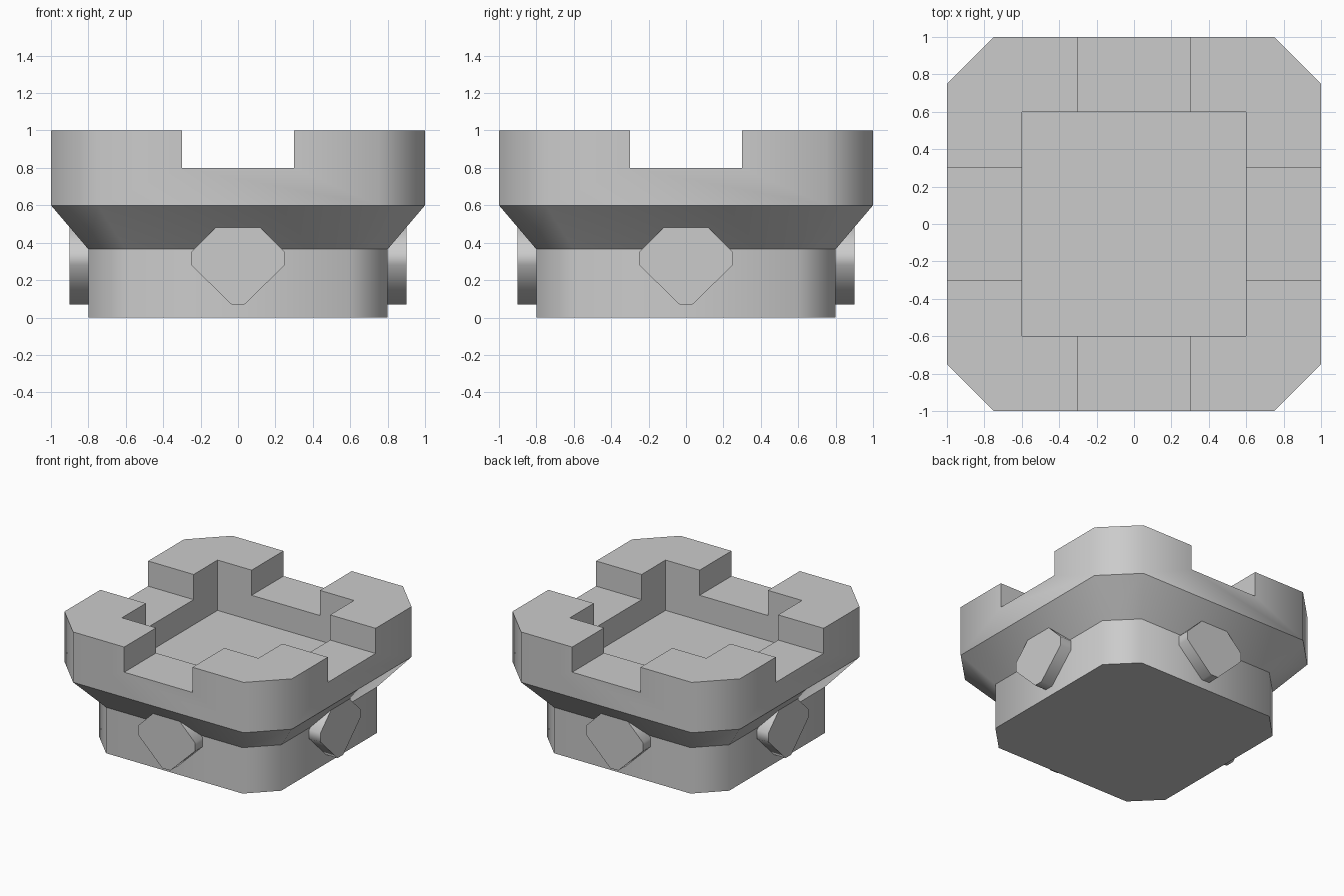
import bpy, bmesh, math
from mathutils import Matrix, Vector

if "Cube" in bpy.data.objects:
    bpy.data.objects.remove(bpy.data.objects["Cube"])


def new_object(name, bm):
    bmesh.ops.recalc_face_normals(bm, faces=bm.faces)
    mesh = bpy.data.meshes.new(name)
    bm.to_mesh(mesh)
    bm.free()
    obj = bpy.data.objects.new(name, mesh)
    bpy.context.collection.objects.link(obj)
    return obj


def box(name, half_x, half_y, z0, z1):
    bm = bmesh.new()
    bmesh.ops.create_cube(bm, size=2, matrix=Matrix.Translation((0, 0, (z0 + z1) / 2))
                          @ Matrix.Diagonal((half_x, half_y, (z1 - z0) / 2, 1)))
    return new_object(name, bm)


def loft(rings):
    """Closed solid through equal-length rings of points."""
    bm = bmesh.new()
    loops = [[bm.verts.new(p) for p in ring] for ring in rings]
    n = len(loops[0])
    for a, b in zip(loops, loops[1:]):
        for i in range(n):
            j = (i + 1) % n
            bm.faces.new((a[i], a[j], b[j], b[i]))
    bm.faces.new(loops[0])
    bm.faces.new(loops[-1])
    return bm


def shade(obj, max_nz_step):
    """Smooth round the outline, keep creases between levels sharp."""
    bm = bmesh.new()
    bm.from_mesh(obj.data)
    for f in bm.faces:
        f.smooth = True
    bm.normal_update()
    for e in bm.edges:
        step = abs(e.link_faces[0].normal.z - e.link_faces[-1].normal.z)
        e.smooth = e.calc_face_angle(math.pi) < math.radians(50) and step < max_nz_step
    bm.to_mesh(obj.data)
    bm.free()


def octagon(s, z):
    a, b = s, 0.75 * s
    return [Vector((x, y, z)) for x, y in
            ((a, -b), (a, b), (b, a), (-b, a), (-a, b), (-a, -b), (-b, -a), (b, -a))]


# Flared body with cut corners
levels = [(0.8, 0), (0.8, 0.365), (1.0, 0.6), (1.0, 1.0)]
body = new_object("body", loft([octagon(s, z) for s, z in levels]))

# Square basin and the crossing rim notches
cutters = [box("basin_cutter", 0.6, 0.6, 0.6, 1.4),
           box("notch_cutter_x", 1.5, 0.3, 0.8, 1.3),
           box("notch_cutter_y", 0.3, 1.5, 0.8, 1.3)]
bpy.context.view_layer.objects.active = body
for cutter in cutters:
    cutter.hide_render = True
    mod = body.modifiers.new(cutter.name, 'BOOLEAN')
    mod.operation = 'DIFFERENCE'
    mod.solver = 'EXACT'
    mod.object = cutter
    bpy.ops.object.modifier_apply(modifier=mod.name)
for cutter in cutters:
    bpy.data.objects.remove(cutter)
shade(body, 0.2)

# Faceted gem on each of the four sides
half = [(0.035, 0.07), (0.25, 0.28), (0.25, 0.35), (0.115, 0.485)]
outline = half + [(-x, z) for x, z in reversed(half)]
for i, side in enumerate(("front", "right", "back", "left")):
    turn = Matrix.Rotation(i * math.pi / 2, 4, 'Z')
    rings = [[turn @ Vector((x, y, z)) for x, z in outline] for y in (-0.9, -0.75)]
    shade(new_object(side + "_gem", loft(rings)), 2)
